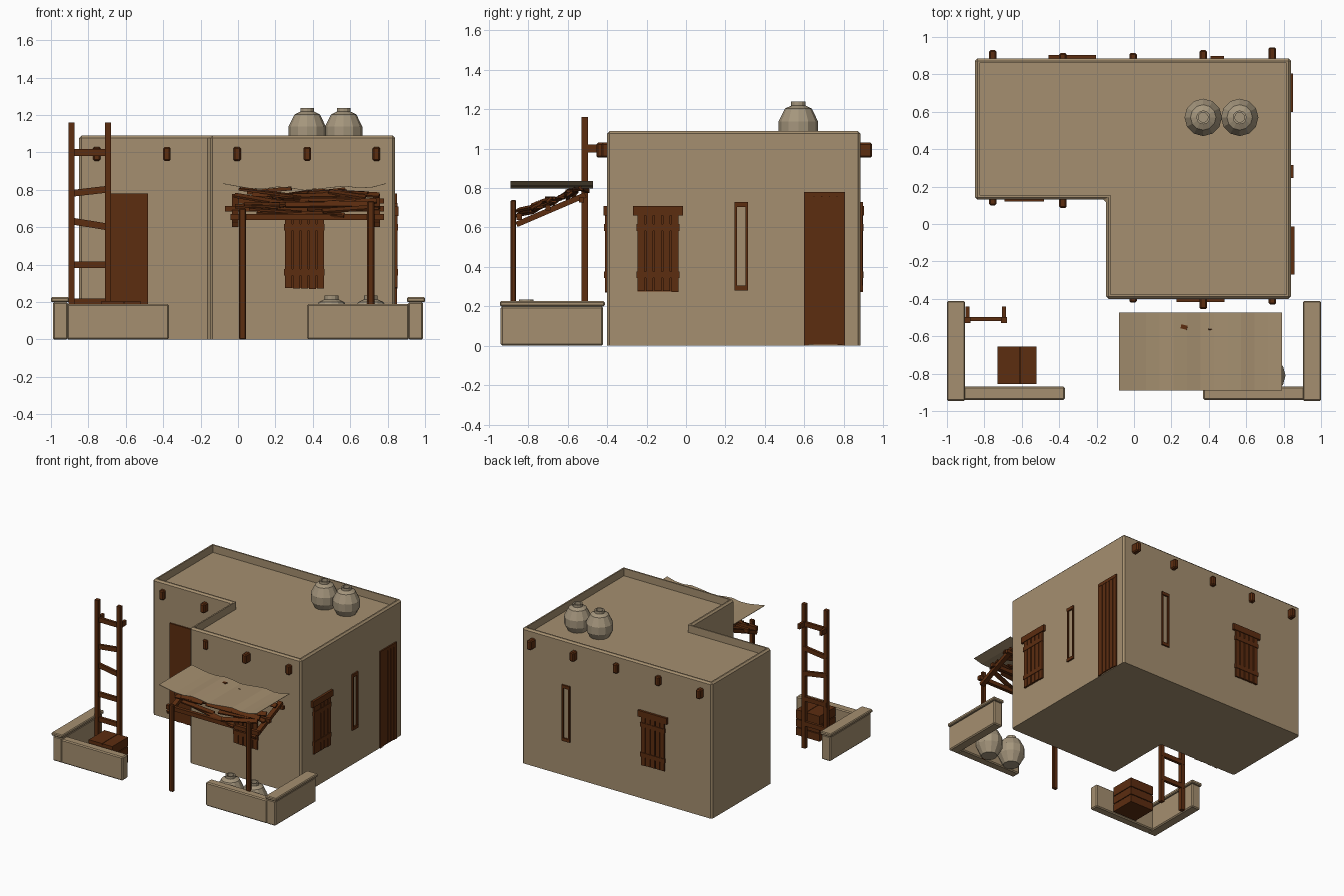
import bpy, bmesh, math, random
from mathutils import Matrix, Vector

if "Cube" in bpy.data.objects:
    bpy.data.objects.remove(bpy.data.objects["Cube"])

random.seed(4)


def material(name, rgb):
    m = bpy.data.materials.new(name)
    m.diffuse_color = (*rgb, 1)
    m.use_nodes = True
    m.node_tree.nodes["Principled BSDF"].inputs["Base Color"].default_value = m.diffuse_color
    return m


CLAY = material("clay", (0.376, 0.275, 0.160))
POT = material("pottery", (0.376, 0.305, 0.205))
WOOD = material("wood", (0.107, 0.026, 0.005))


def finish(name, bm, mat):
    bmesh.ops.recalc_face_normals(bm, faces=bm.faces)
    me = bpy.data.meshes.new(name)
    bm.to_mesh(me)
    bm.free()
    me.materials.append(mat)
    ob = bpy.data.objects.new(name, me)
    bpy.context.collection.objects.link(ob)
    return ob


def add_box(bm, x0, x1, y0, y1, z0, z1, mat=Matrix(), bevel=0):
    size, mid = Vector((x1 - x0, y1 - y0, z1 - z0)), Vector((x0 + x1, y0 + y1, z0 + z1)) / 2
    vs = bmesh.ops.create_cube(bm, size=1, matrix=mat @ Matrix.Translation(mid) @ Matrix.Diagonal((*size, 1)))["verts"]
    if bevel:
        es = list({e for v in vs for e in v.link_edges})
        bmesh.ops.bevel(bm, geom=es, offset=bevel, segments=1, affect='EDGES')


def add_beam(bm, a, b, w, h):
    """Square bar from a to b, w wide and h tall."""
    a, b = Vector(a), Vector(b)
    x = (b - a).normalized()
    y = Vector((0, 0, 1)).cross(x)
    y = y.normalized() if y.length > 1e-4 else Vector((0, 1, 0))
    rot = Matrix((x, y, x.cross(y))).transposed().to_4x4()
    add_box(bm, 0, (b - a).length, -w / 2, w / 2, -h / 2, h / 2, Matrix.Translation(a) @ rot)


# House: L-shaped block with sunken roof and chamfered edges
plan = [(-.85, .13), (-.15, .13), (-.15, -.40), (.84, -.40), (.84, .885), (-.85, .885)]
bm = bmesh.new()
base = bm.faces.new([bm.verts.new((x, y, 0)) for x, y in plan])
ext = bmesh.ops.extrude_face_region(bm, geom=[base], use_keep_orig=True)["geom"]
for v in ext:
    if isinstance(v, bmesh.types.BMVert):
        v.co.z = 1.09
bmesh.ops.recalc_face_normals(bm, faces=bm.faces)
outer = [e for e in bm.edges if max(v.co.z for v in e.verts) > 1]
bmesh.ops.bevel(bm, geom=outer, offset=.013, segments=1, affect='EDGES')
roof = max((f for f in bm.faces if f.normal.z > .9), key=lambda f: f.calc_area())
bmesh.ops.inset_region(bm, faces=[roof], thickness=.016)
low = bmesh.ops.extrude_face_region(bm, geom=[roof])["geom"]
bmesh.ops.translate(bm, verts=[v for v in low if isinstance(v, bmesh.types.BMVert)], vec=(0, 0, -.06))
if roof.is_valid:
    bmesh.ops.delete(bm, geom=[roof], context='FACES_ONLY')
finish("house_walls", bm, CLAY)

# Roof beam ends poking out front and back
bm = bmesh.new()
for x, front, back in [(-.755, .10, .93), (-.38, .085, .915), (-.005, -.42, .915), (.37, -.455, .93), (.74, -.43, .945)]:
    wall = .13 if x < -.15 else -.40
    for y0, y1 in [(front, wall + .03), (.86, back)]:
        add_box(bm, x - .02, x + .02, y0, y1, .955, 1.03, bevel=.008)
finish("roof_beam_ends", bm, WOOD)


def on_wall(x, y, turn):
    return Matrix.Translation((x, y, 0)) @ Matrix.Rotation(math.radians(turn), 4, 'Z')


def planks(bm, m, w, z0, z1, n, depth):
    """Row of upright boards on a thin backing."""
    add_box(bm, -w / 2 + .003, w / 2 - .003, -.003, .01, z0 + .004, z1 - .004, m)
    p = w / n
    for i in range(n):
        x = -w / 2 + i * p
        add_box(bm, x + .003, x + p - .003, -depth, .01, z0 + random.uniform(0, .008), z1, m)


# Doors
for name, place, w in [("front_door", on_wall(-.58, .13, 0), .20), ("side_door", on_wall(.84, .708, 90), .195)]:
    bm = bmesh.new()
    planks(bm, place, w, 0.002, .77, 5, .009)
    add_box(bm, -w / 2, w / 2, -.011, .01, .755, .78, place)
    for s in (-1, 1):
        add_box(bm, s * w / 2 - .012, s * w / 2 + .012 if s < 0 else w / 2, -.010, .01, .002, .78, place)
    finish(name, bm, WOOD)

# Shuttered windows with lintel and battens
for name, place in [("front_window", on_wall(.355, -.40, 0)), ("side_window", on_wall(.84, -.142, 90)),
                    ("back_window", on_wall(-.33, .885, 180))]:
    bm = bmesh.new()
    planks(bm, place, .215, .27, .67, 5, .012)
    add_box(bm, -.128, .128, -.018, .01, .66, .71, place)
    for z in (.36, .60):
        add_box(bm, -.108, .108, -.016, .01, z - .017, z + .017, place)
    finish(name, bm, WOOD)

# Slit windows: open wooden frames
for name, place in [("side_slit", on_wall(.84, .28, 90)), ("back_slit", on_wall(.445, .885, 180))]:
    bm = bmesh.new()
    for s in (-1, 1):
        add_box(bm, s * .028 - .007, s * .028 + .007, -.010, .01, .28, .73, place)
    for z in (.28, .705):
        add_box(bm, -.035, .035, -.012, .01, z, z + .025, place)
    finish(name, bm, WOOD)

# Low yard walls, mirrored, with a cap on the side pieces
for side, s, inner in [("left", -1, .37), ("right", 1, .37)]:
    def span(a, b):
        return min(s * a, s * b), max(s * a, s * b)
    bm = bmesh.new()
    add_box(bm, *span(.91, .99), -.94, -.42, 0, .20, bevel=.008)
    add_box(bm, *span(inner, .915), -.94, -.87, 0, .19, bevel=.008)
    add_box(bm, *span(.903, 1.0), -.945, -.412, .20, .226, bevel=.006)
    finish(side + "_yard_wall", bm, CLAY)

# Ladder with crooked rungs
bm = bmesh.new()
for x in (-.89, -.695):
    add_box(bm, x - .016, x + .016, -.53, -.498, 0, 1.16)
    add_box(bm, x - .01, x + .01, -.50, -.44, .98, 1.02)
for zl, zr in [(.20, .20), (.40, .40), (.635, .60), (.78, .805), (1.0, 1.0)]:
    add_beam(bm, (-.90, -.508, zl), (-.685, -.508, zr), .022, .036)
finish("ladder", bm, WOOD)

# Crate of boards
bm = bmesh.new()
add_box(bm, -.72, -.53, -.845, -.665, .004, .195)
for z in (.002, .068, .134):
    add_box(bm, -.73, -.52, -.855, -.655, z, z + .060)
for x0, x1 in [(-.73, -.612), (-.608, -.52)]:
    add_box(bm, x0, x1, -.855, -.655, .19, .205)
finish("crate", bm, WOOD)

# Clay jars, turned from one profile
profile = [(0, 0), (.06, 0), (.10, .075), (.10, .135), (.068, .20), (.037, .215), (.037, .235), (.026, .235), (.026, .20), (0, .20)]
for i, (x, y, z) in enumerate([(.37, .57, 1.003), (.565, .57, 1.003), (.50, -.81, 0), (.71, -.81, 0)]):
    bm = bmesh.new()
    vs = [bm.verts.new((r, 0, h)) for r, h in profile]
    es = [bm.edges.new(p) for p in zip(vs, vs[1:])]
    bmesh.ops.spin(bm, geom=vs + es, cent=(0, 0, 0), axis=(0, 0, 1), angle=math.tau, steps=12)
    bmesh.ops.remove_doubles(bm, verts=bm.verts, dist=1e-4)
    bmesh.ops.translate(bm, verts=bm.verts, vec=(x, y, z))
    finish("jar_%d" % (i + 1), bm, POT)

# Canopy frame: two posts, sloping rails and cross bars
bm = bmesh.new()
for x, top in [(.025, .70), (.71, .74)]:
    add_box(bm, x - .019, x + .019, -.89, -.862, 0, top, bevel=.006)
for x in (-.015, .74):
    add_beam(bm, (x, -.86, .615), (x, -.51, .765), .036, .028)
add_beam(bm, (-.04, -.845, .655), (.78, -.845, .655), .028, .032)
add_beam(bm, (-.07, -.70, .70), (.78, -.70, .70), .026, .03)
add_beam(bm, (-.03, -.53, .74), (.78, -.53, .74), .026, .026)
finish("canopy_frame", bm, WOOD)

# Loose sticks lying on the sloping frame
bm = bmesh.new()
slope = Matrix.Translation((0, -.85, .645)) @ Matrix.Rotation(math.radians(22), 4, 'X')
for i in range(26):
    half = random.uniform(.10, .24)
    x = random.uniform(half - .04, .76 - half)
    a = random.uniform(-.35, .35)
    y = random.uniform(.03, .33)
    m = slope @ Matrix.Translation((x, y, random.uniform(.01, .035))) @ Matrix.Rotation(a, 4, 'Z') \
        @ Matrix.Rotation(random.uniform(-.06, .06), 4, 'Y') @ Matrix.Rotation(random.uniform(-.5, .5), 4, 'X')
    add_box(bm, -half, half, -.017, .017, -.006, .006, m)
add_beam(bm, (.05, -.50, .785), (.285, -.555, .808), .022, .02)
finish("canopy_sticks", bm, WOOD)

# Rippled cloth over the canopy
bm = bmesh.new()
heights = [.835, .822, .81, .807, .818, .812, .80, .806, .815, .822, .812, .816, .835]
rows = [[bm.verts.new((-.08 + .87 * i / 12, y, z)) for i, z in enumerate(heights)] for y in (-.89, -.472)]
for i in range(12):
    bm.faces.new((rows[0][i], rows[0][i + 1], rows[1][i + 1], rows[1][i]))
cloth = finish("canopy_cloth", bm, CLAY)
solid = cloth.modifiers.new("thickness", 'SOLIDIFY')
solid.thickness = .003
